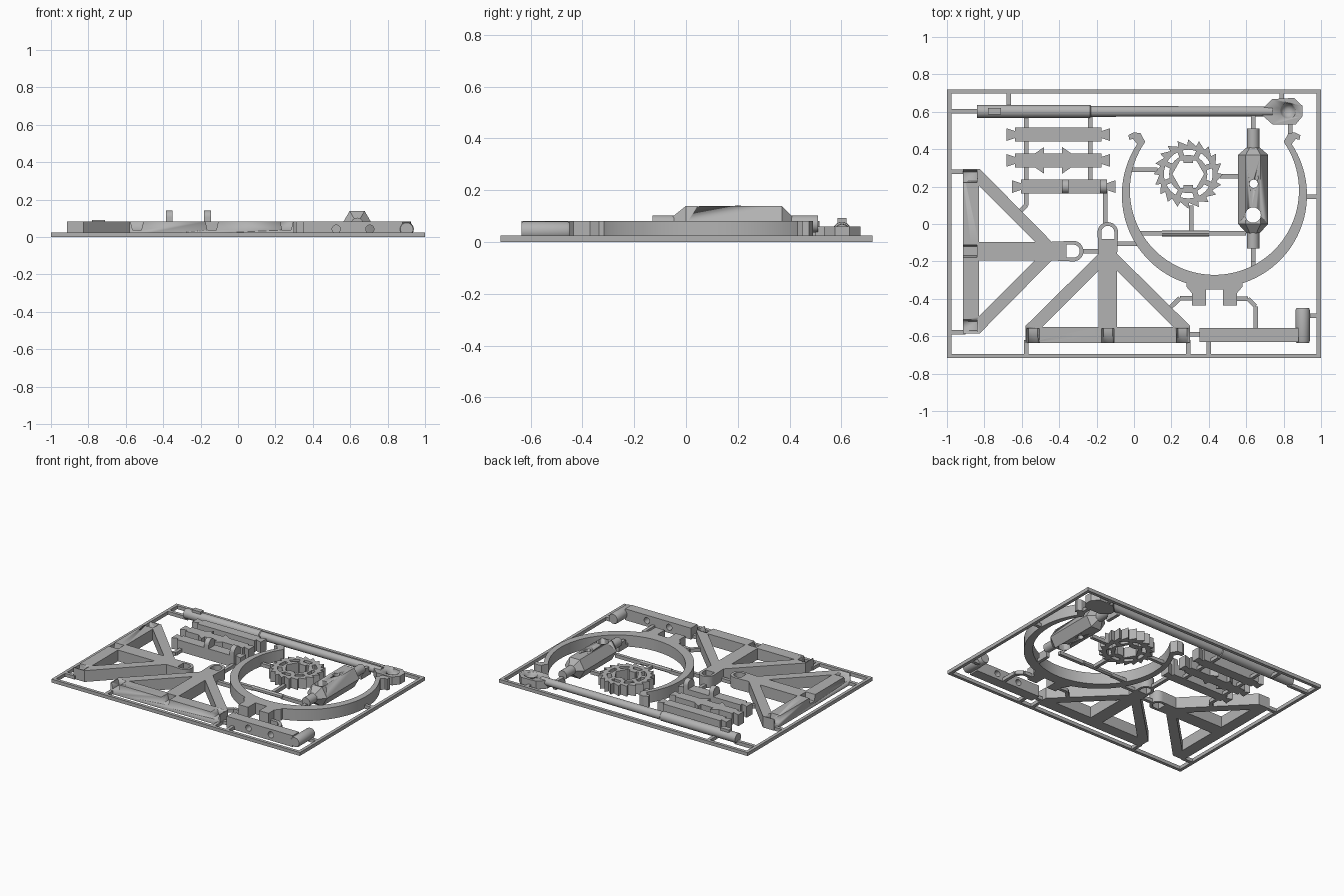
import bpy, bmesh, math
from mathutils import Matrix, Vector

if "Cube" in bpy.data.objects:
    bpy.data.objects.remove(bpy.data.objects["Cube"], do_unlink=True)

grey = bpy.data.materials.new("plastic_grey")
grey.use_nodes = True
grey.diffuse_color = (0.45, 0.45, 0.45, 1)
grey.node_tree.nodes["Principled BSDF"].inputs["Base Color"].default_value = (0.45, 0.45, 0.45, 1)
H = 0.082      # height of the main parts
RUN = 0.025    # height of the frame and runners


def finish(name, mesh, matrix=None):
    mesh.materials.clear()
    mesh.materials.append(grey)
    if matrix:
        mesh.transform(matrix)
    ob = bpy.data.objects.new(name, mesh)
    bpy.context.collection.objects.link(ob)
    bpy.ops.object.select_all(action='DESELECT')
    ob.select_set(True)
    bpy.context.view_layer.objects.active = ob
    bpy.ops.object.shade_smooth_by_angle(angle=math.radians(30))
    return ob


def prism(name, loops, z0=0, z1=H, matrix=None):
    """Extrude a flat outline; any further loops are holes."""
    cu = bpy.data.curves.new(name, 'CURVE')
    cu.dimensions, cu.fill_mode, cu.extrude = '2D', 'BOTH', (z1 - z0) / 2
    for pts in loops:
        s = cu.splines.new('POLY')
        s.points.add(len(pts) - 1)
        for p, q in zip(s.points, pts):
            p.co = (q[0], q[1], 0, 1)
        s.use_cyclic_u = True
    tmp = bpy.data.objects.new("tmp", cu)
    bpy.context.collection.objects.link(tmp)
    deps = bpy.context.evaluated_depsgraph_get()
    mesh = bpy.data.meshes.new_from_object(tmp.evaluated_get(deps))
    bpy.data.objects.remove(tmp, do_unlink=True)
    bm = bmesh.new()
    bm.from_mesh(mesh)
    bmesh.ops.remove_doubles(bm, verts=bm.verts, dist=1e-5)
    bmesh.ops.translate(bm, verts=bm.verts, vec=(0, 0, (z0 + z1) / 2))
    bmesh.ops.recalc_face_normals(bm, faces=bm.faces)
    bm.to_mesh(mesh)
    bm.free()
    return finish(name, mesh, matrix)


def rect(x0, x1, y0, y1):
    return [(x0, y0), (x1, y0), (x1, y1), (x0, y1)]


def polar(cx, cy, r, degrees):
    a = math.radians(degrees)
    return (cx + r * math.cos(a), cy + r * math.sin(a))


def arc(cx, cy, r, a0=0, a1=360, n=32):
    steps = n if abs(a1 - a0) == 360 else n - 1
    return [polar(cx, cy, r, a0 + (a1 - a0) * i / steps) for i in range(n)]


def turned(name, stations, centre, axis='Y', sides=24):
    """Rings of (position, radius) along one axis."""
    bm = bmesh.new()
    rings = []
    for t, r in stations:
        ring = []
        for u, w in arc(0, 0, r, n=sides):
            off = (u, t, w) if axis == 'Y' else (t, u, w)
            ring.append(bm.verts.new(Vector(centre) + Vector(off)))
        rings.append(ring)
    for a, b in zip(rings, rings[1:]):
        for i in range(sides):
            j = (i + 1) % sides
            bm.faces.new((a[i], a[j], b[j], b[i]))
    bm.faces.new(rings[0])
    bm.faces.new(rings[-1])
    bmesh.ops.recalc_face_normals(bm, faces=bm.faces)
    mesh = bpy.data.meshes.new(name)
    bm.to_mesh(mesh)
    bm.free()
    return finish(name, mesh)


def cut(ob, cutter):
    m = ob.modifiers.new("cut", 'BOOLEAN')
    m.operation, m.solver, m.object = 'DIFFERENCE', 'EXACT', cutter
    bpy.context.view_layer.objects.active = ob
    bpy.ops.object.modifier_apply(modifier=m.name)
    bpy.data.objects.remove(cutter, do_unlink=True)


def runner(points, w=0.024):
    for (x0, y0), (x1, y1) in zip(points, points[1:]):
        d = Vector((x1 - x0, y1 - y0))
        k = d.length / 2
        m = Matrix.Translation(((x0 + x1) / 2, (y0 + y1) / 2, 0)) @ Matrix.Rotation(math.atan2(d.y, d.x), 4, 'Z')
        prism("runner", [rect(-k, k, -w / 2, w / 2)], 0, RUN, m)


UPRIGHT = Matrix.Rotation(math.radians(90), 4, 'X')   # outline in x-z, depth along -y

# Outer frame
prism("outer_frame", [rect(-1, 1, -.717, .72), rect(-.977, .977, -.694, .697)], 0, RUN)

# Two triangular side frames with an eye at the tip and joint notches in the base
def side_frame(name, matrix):
    right = [(.44, 0), (.44, .09), (.05, .475)]
    outline = right + arc(0, .59, .055, 0, 180, 17) + [(-x, y) for x, y in reversed(right)]
    hole = [(.05, .085), (.35, .085), (.05, .385)]
    eye = arc(0, .59, .035, 0, 180, 15) + [(-.035, .555), (.035, .555)]
    ob = prism(name, [outline, hole, [(-x, y) for x, y in hole], eye], 0, H)
    for x in (-.4, 0, .4):
        notch = [(x - .024, .038), (x + .024, .038), (x + .038, .1), (x - .038, .1)]
        cut(ob, prism("cutter", [notch], -.075, .02, UPRIGHT))
    ob.data.transform(matrix)

side_frame("front_side_frame", Matrix.Translation((-.14, -.635, 0)))
side_frame("right_side_frame", Matrix.Translation((-.915, -.145, 0)) @ Matrix.Rotation(math.radians(-90), 4, 'Z'))

# Bow: a crescent with outward hooks and a forked foot
bow = arc(.43, .155, .495, 142, 398, 64) + arc(.43, .18, .452, 395, 145, 64)
prism("bow", [bow])
for s in (-1, 1):
    hook = [(.37, .44), (.415, .43), (.435, .455), (.455, .45), (.46, .475), (.43, .49), (.395, .485), (.385, .465)]
    prism("bow_hook", [[(.43 + s * x, y) for x, y in hook]])
fork = [(.15, -.29), (.15, -.335), (.12, -.37), (.12, -.435), (.045, -.435), (.045, -.35)]
prism("bow_fork", [[(.43 + x, y) for x, y in fork] + [(.43 - x, y) for x, y in reversed(fork)]])

# Ratchet wheel
gx, gy, teeth = .29, .267, 20
saw = []
for i in range(teeth):
    a = 360 / teeth * i
    saw += [polar(gx, gy, .185, a), polar(gx, gy, .155, a + 2)]
prism("ratchet_rim", [saw, arc(gx, gy, .13, n=40)], 0, .075)
prism("ratchet_hub", [arc(gx, gy, .102), arc(gx, gy, .085, n=6)], 0, .075)
for i in range(8):
    m = Matrix.Translation((gx, gy, 0)) @ Matrix.Rotation(math.radians(45 * i + 20), 4, 'Z')
    prism("ratchet_spoke", [rect(.09, .135, -.014, .014)], 0, .075, m)
for s in (-1, 1):
    prism("ratchet_key", [rect(gx - .025, gx + .025, gy + s * .072 - .013, gy + s * .072 + .013)], 0, .075)

# Hexagonal winding drum with round shaft ends and cross holes
drum = turned("drum", [(-.05, .034), (0, .08), (.37, .08), (.41, .034)], (.637, 0, .07), sides=6)
cut(drum, prism("cutter", [arc(.64, .215, .022)], -.1, .2))
cut(drum, prism("cutter", [arc(.637, .048, .041)], -.1, .2))
turned("drum_front_shaft", [(-.13, .033), (-.04, .033)], (.637, 0, .07))
turned("drum_back_shaft", [(.4, .033), (.51, .033)], (.637, 0, .07))

# Throwing arm with a dished cup
turned("arm", [(-.84, .035), (-.235, .034), (-.23, .029), (.74, .026)], (0, .602, .043), 'X')
prism("arm_lug", [rect(-.78, -.71, .585, .62)], .04, .092)
head = [(.685, .615), (.74, .668), (.855, .674), (.9, .632), (.9, .575), (.865, .533), (.74, .533), (.685, .582)]
cup = prism("arm_cup", [head], 0, .06)
dish = [(-.036, .012), (-.03, .025), (-.015, .037), (.005, .043), (.04, .043)]
dish_tool = turned("cutter", dish, (0, 0, 0))
dish_tool.data.transform(Matrix.Translation((.823, .604, .055)) @ UPRIGHT)
cut(cup, dish_tool)

# Crank bar with handle
bar = [rect(.35, .88, 0, H), arc(.525, .042, .022), arc(.705, .042, .022)]
prism("crank_bar", bar, .556, .63, UPRIGHT)
turned("crank_handle", [(-.635, .034), (-.625, .038), (-.46, .038), (-.45, .034)], (.902, 0, .042))

# Three cross planks with dovetail ends
def plank(name, y, cx, extra=()):
    half = [(.23, -.037), (.23, -.018), (.277, -.034), (.277, .034), (.23, .018), (.23, .037)]
    pts = half + list(extra) + [(-x, -v) for x, v in half] + [(x, -v) for x, v in reversed(extra)]
    prism(name, [[(cx + x, y + v) for x, v in pts]])

plank("plain_plank", .478, -.405)
plank("barbed_plank", .34, -.405, [(.07, .037), (.02, .072), (.02, .037), (-.075, .037), (-.075, .072), (-.125, .037)])
plank("post_plank", .2, -.375)
for x in (-.368, -.163):
    post = [(-.037, .05), (.037, .05)] + arc(0, .105, .037, 0, 180, 15)
    m = Matrix.Translation((x, .2, 0)) @ Matrix.Rotation(math.radians(90), 4, 'Z') @ UPRIGHT
    prism("plank_post", [post], -.018, .018, m)

# Thin pin
turned("pin", [(.15, .016), (.4, .016)], (0, -.05, .016), 'X', 12)

# Runners joining the parts to the frame
for path in (
    [(-.67, .71), (-.67, .61)], [(.79, .71), (.79, .65)], [(.835, .55), (.835, .47)],
    [(-.99, .602), (-.82, .602)], [(-.235, .59), (-.235, .2)],
    [(-.575, .59), (-.575, .1), (-.64, .04)], [(-.155, .18), (-.155, 0)],
    [(-.99, .28), (-.9, .28)], [(-.99, -.58), (-.9, -.58)],
    [(-.28, -.145), (-.18, -.145)], [(-.1, -.105), (.02, -.105)],
    [(-.575, -.62), (-.575, -.71)], [(.29, -.62), (.29, -.71)], [(.29, -.59), (.36, -.59)],
    [(.4, -.62), (.4, -.71)], [(.65, -.57), (.65, -.44), (.61, -.4), (.54, -.4)],
    [(.19, -.45), (.245, -.397), (.32, -.397)], [(.92, -.49), (.99, -.49)],
    [(.91, .145), (.99, .145)], [(.637, .6), (.637, .49)], [(.637, -.12), (.637, -.27)],
    [(-.02, .29), (.125, .29)], [(.46, .255), (.58, .255)], [(.305, .1), (.305, -.04)],
    [(.02, -.05), (.16, -.05)], [(.39, -.05), (.6, -.05)],
):
    runner(path)
for y0, y1 in ((.5, .58), (-.2, -.12)):
    prism("drum_gate", [rect(.625, .649, y0, y1)], 0, .06)
